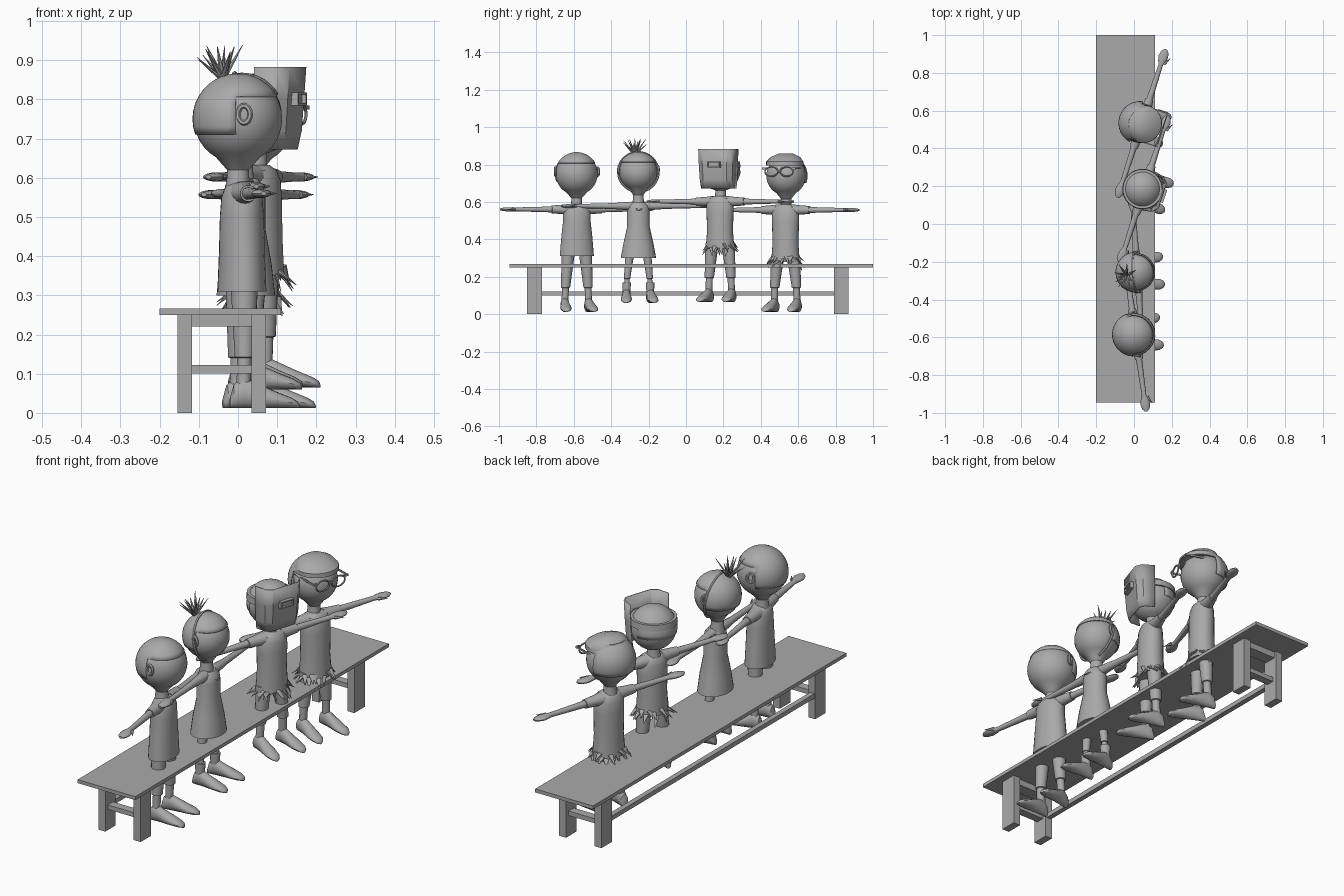
import bpy, bmesh, math, random
from mathutils import Matrix, Vector

if "Cube" in bpy.data.objects:
    bpy.data.objects.remove(bpy.data.objects["Cube"])

random.seed(4)
grey = bpy.data.materials.new("plain grey")
grey.diffuse_color = (0.4, 0.4, 0.4, 1)
grey.use_nodes = True
grey.node_tree.nodes["Principled BSDF"].inputs["Base Color"].default_value = grey.diffuse_color
R, T = Matrix.Rotation, Matrix.Translation
ID = Matrix.Identity(4)


def finish(name, bm, m=ID):
    bm.transform(m)
    bmesh.ops.recalc_face_normals(bm, faces=bm.faces[:])
    me = bpy.data.meshes.new(name)
    bm.to_mesh(me)
    bm.free()
    me.materials.append(grey)
    ob = bpy.data.objects.new(name, me)
    bpy.context.collection.objects.link(ob)
    return ob


def box(name, lo, hi, m=ID):
    bm = bmesh.new()
    bmesh.ops.create_cube(bm, size=1)
    lo, hi = Vector(lo), Vector(hi)
    for v in bm.verts:
        v.co = (lo + hi) / 2 + Vector(a * b for a, b in zip(v.co, hi - lo))
    return finish(name, bm, m)


def loft(name, rings, m=ID, n=20, keep=None):
    """rings: (t, half_x, half_y, offset_x, offset_y) stacked along local z"""
    bm = bmesh.new()
    loops = []
    for t, a, b, *o in rings:
        ox, oy = o if o else (0, 0)
        loops.append([bm.verts.new((ox + a * math.cos(2 * math.pi * i / n),
                                    oy + b * math.sin(2 * math.pi * i / n), t)) for i in range(n)])
    for p, q in zip(loops, loops[1:]):
        for i in range(n):
            j = (i + 1) % n
            bm.faces.new((p[i], p[j], q[j], q[i]))
    if keep:
        bad = [f for f in bm.faces if not keep(f.calc_center_median())]
        bmesh.ops.delete(bm, geom=bad, context='FACES')
    else:
        bm.faces.new(loops[0])
    bm.faces.new(loops[-1])
    return finish(name, bm, m)


def hoop(name, center, rx, ry, tube, rot, m, n=24):
    """elliptical ring, lying in local xy before rot"""
    bm = bmesh.new()
    g = []
    for i in range(n):
        a = 2 * math.pi * i / n
        g.append([bm.verts.new(((rx + tube * math.cos(k * math.pi / 3)) * math.cos(a),
                                (ry + tube * math.cos(k * math.pi / 3)) * math.sin(a),
                                tube * math.sin(k * math.pi / 3))) for k in range(6)])
    for i in range(n):
        for k in range(6):
            j, l = (i + 1) % n, (k + 1) % 6
            bm.faces.new((g[i][k], g[j][k], g[j][l], g[i][l]))
    return finish(name, bm, m @ T(center) @ rot)


def spikes(name, items, m, flat=1.0):
    """items: (base, direction, length, radius)"""
    bm = bmesh.new()
    for base, d, length, r in items:
        rot = Vector(d).to_track_quat('Z', 'Y').to_matrix().to_4x4()
        mm = T(base) @ rot @ Matrix.Diagonal((1, flat, 1, 1)) @ T((0, 0, length / 2))
        bmesh.ops.create_cone(bm, cap_ends=True, segments=6, radius1=r, radius2=r * 0.1,
                              depth=length, matrix=mm)
    return finish(name, bm, m)


def dome(c, r, low, k=1.0, step=10):
    return [(c + k * r * math.sin(math.radians(a)), max(0.002, k * r * math.cos(math.radians(a))),
             max(0.002, k * r * math.cos(math.radians(a)))) for a in range(low, 91, step)]


# Bench
box("bench_top", (-0.2, -0.945, 0.25), (0.11, 1.0, 0.267))
for y in (-0.85, 0.79):
    for x in (-0.155, 0.035):
        box("bench_leg", (x, y, 0), (x + 0.037, y + 0.08, 0.25))
    box("end_top_rail", (-0.118, y + 0.01, 0.22), (0.035, y + 0.07, 0.25))
    box("end_low_rail", (-0.118, y + 0.02, 0.1), (0.035, y + 0.06, 0.122))
box("long_rail", (-0.15, -0.77, 0.1), (-0.125, 0.79, 0.122))

# x, y, turn, foot z, hem z, arm z, head z, head radius, outfit
PEOPLE = [(0.0, -0.585, 8, 0.012, 0.31, 0.56, 0.75, 0.113, "shirt"),
          (0.01, -0.255, 4, 0.06, 0.30, 0.578, 0.76, 0.102, "dress"),
          (0.045, 0.185, -18, 0.065, 0.35, 0.602, 0.76, 0.103, "mask"),
          (0.033, 0.535, -18, 0.012, 0.28, 0.557, 0.74, 0.106, "glasses")]

for px, py, turn, fz, hem, az, hz, hr, kind in PEOPLE:
    M = T((px, py, 0)) @ R(math.radians(turn), 4, 'Z')
    dress, ruffle = kind == "dress", kind in ("mask", "glasses")

    # Head with neck
    loft(kind + "_head", [(az - 0.01, 0.036, 0.036), (az + 0.035, 0.029, 0.029),
                          (az + 0.06, 0.028, 0.028)] + dome(hz, hr, -60), M, 28)

    # Torso or dress
    if dress:
        body = [(hem, 0.075, 0.095), (hem + 0.08, 0.066, 0.08), (hem + 0.17, 0.05, 0.06),
                (az - 0.03, 0.05, 0.06), (az, 0.045, 0.055), (az + 0.02, 0.03, 0.035)]
    else:
        w = 0.078 if ruffle else 0.092
        body = [(hem, 0.062, w), (hem + 0.1, 0.058, w - 0.008), (az - 0.06, 0.056, 0.074),
                (az - 0.01, 0.052, 0.075), (az + 0.017, 0.042, 0.062), (az + 0.03, 0.026, 0.032)]
    loft(kind + "_torso", [(*b, 0.01, 0) for b in body], M, 24)

    # Arms, hands, legs and feet, mirrored left and right
    for s in (1, -1):
        S = M @ Matrix.Diagonal((1, s, 1, 1))
        A = S @ T((0.008, 0, az)) @ R(-math.pi / 2, 4, 'X')
        loft(kind + "_arm", [(0.03, 0.026, 0.024), (0.09, 0.021, 0.02), (0.14, 0.016, 0.016),
                             (0.24, 0.014, 0.013), (0.325, 0.012, 0.011), (0.345, 0.02, 0.012),
                             (0.372, 0.026, 0.011), (0.398, 0.02, 0.009), (0.413, 0.007, 0.005)], A, 14)
        spikes(kind + "_thumb", [((0.015, 0, 0.335), (0.6, 0, 1), 0.045, 0.009)], A)
        if not dress:
            loft(kind + "_sleeve", [(0.04, 0.034, 0.03), (0.08, 0.027, 0.025),
                                    (0.135, 0.021, 0.021)], A, 16)
        top, end = hem + 0.03, fz + 0.05
        mid = fz + 0.13
        r1, r2 = (0.024, 0.017) if dress else (0.036, 0.025)
        loft(kind + "_leg", [(end, 0.018, 0.018, 0.005, 0.064), (mid - 0.002, r2 * 0.75, r2 * 0.75, 0.008, 0.061),
                             (mid, r2, r2, 0.008, 0.061), (top, r1, r1, 0.01, 0.045)], S, 16)
        if dress:
            loft("boot_cuff", [(end, 0.02, 0.02, 0.005, 0.064), (end + 0.05, 0.024, 0.023, 0.005, 0.063),
                               (end + 0.06, 0.024, 0.023, 0.005, 0.063)], S, 16)
        foot = [(-0.03, 0.012, 0.012), (-0.02, 0.03, 0.02), (0.005, 0.04, 0.023), (0.04, 0.032, 0.025),
                (0.085, 0.022, 0.03), (0.125, 0.014, 0.027), (0.143, 0.009, 0.017), (0.149, 0.004, 0.006)]
        F = S @ T((0, 0.064, fz)) @ R(math.radians(4), 4, 'Z') @ R(math.pi / 2, 4, 'Y')
        loft(kind + "_foot", [(t, a, b, -a, 0) for t, a, b in foot], F, 16)
        if not ruffle:
            hoop(kind + "_ear", (0.0, hr * 1.0, hz + 0.012), 0.016, 0.022, 0.007,
                 R(math.radians(20), 4, 'Z') @ R(math.pi / 2, 4, 'X'), S, 16)

    # Hair shell, cut by a hairline rule
    front, back, low, k = {"shirt": (0.45, -0.2, -0.35, 1.03), "dress": (0.55, 0.05, -0.4, 1.06),
                           "mask": (0.4, -0.2, -0.1, 1.03), "glasses": (0.5, -0.25, -0.3, 1.09)}[kind]
    hair = loft(kind + "_hair", dome(hz, hr, -40, k), M, 32,
                lambda c: c.z > hz + front * hr or (c.x < back * hr and c.z > hz + low * hr))
    mod = hair.modifiers.new("thickness", 'SOLIDIFY')
    mod.thickness = 0.006

    if ruffle:
        # Ragged leafy hem
        leaves = []
        for i in range(26):
            a = 2 * math.pi * i / 26 + random.uniform(-0.1, 0.1)
            c, s = math.cos(a), math.sin(a)
            up = random.uniform(0.0, 0.03)
            leaves.append(((0.01 + 0.058 * c, 0.074 * s, hem + up),
                           (0.6 * c + random.uniform(-.4, .4), 0.6 * s + random.uniform(-.4, .4), -0.7),
                           random.uniform(0.035, 0.055), 0.014))
        spikes(kind + "_leafy_hem", leaves, M, 0.4)

    if dress:
        # Hair tuft, headband and necklace
        tuft = []
        for i in range(13):
            a = i * 2.4
            o = 0.25 + 0.75 * (i / 12)
            tuft.append(((-0.05, -0.015, hz + hr * 0.88), (o * math.cos(a) - 0.2, o * math.sin(a), 0.85),
                         random.uniform(0.08, 0.115), 0.011))
        spikes("hair_tuft", tuft, M, 0.6)
        hoop("headband", (0, 0, hz), hr * 1.06, hr * 1.06, 0.006,
             R(math.radians(80), 4, 'Y'), M, 32)
        hoop("neckline", (0.018, 0, az), 0.045, 0.036, 0.004, R(math.radians(25), 4, 'Y'), M)
    elif kind == "mask":
        # Faceted face shield, flaring to the top
        bm = bmesh.new()
        prof = [(0.03, 0.108), (0.085, 0.095), (0.108, 0.068)]
        prof += [(x, -y) for x, y in reversed(prof)]
        rows = []
        for z, kx, ky in ((0.672, 0.86, 0.9), (0.72, 0.95, 0.96), (0.80, 1.0, 1.0), (0.882, 1.05, 1.02)):
            rows.append([bm.verts.new((x * kx, y * ky, z)) for x, y in prof])
        for p, q in zip(rows, rows[1:]):
            for i in range(5):
                bm.faces.new((p[i], p[i + 1], q[i + 1], q[i]))
        shield = finish("face_shield", bm, M)
        sm = shield.modifiers.new("thickness", 'SOLIDIFY')
        sm.thickness = 0.006
        # Window frame and strap
        for z in (0.785, 0.811):
            box("window_bar", (0.1, -0.036, z), (0.126, 0.036, z + 0.006), M)
        for y in (-0.036, 0.03):
            box("window_post", (0.1, y, 0.785), (0.126, y + 0.006, 0.817), M)
        box("window_glass", (0.1, -0.03, 0.79), (0.115, 0.03, 0.812), M)
        loft("strap", [(hz + 0.025, 0.107, 0.107), (hz + 0.055, 0.104, 0.104)], M, 28)
    elif kind == "glasses":
        # Spectacles
        up = R(math.pi / 2, 4, 'Y')
        for s in (1, -1):
            hoop("lens_frame", (0.122, s * 0.043, hz + 0.022), 0.025, 0.036, 0.004, up, M)
            box("temple", (-0.005, s * 0.092 - 0.003, hz + 0.035), (0.122, s * 0.092 + 0.003, hz + 0.043), M)
            box("hinge", (0.118, s * 0.085 - 0.01, hz + 0.034), (0.126, s * 0.085 + 0.01, hz + 0.044), M)
        box("bridge", (0.118, -0.009, hz + 0.024), (0.126, 0.009, hz + 0.032), M)
        # Swept fringe overhanging the forehead
        loft("fringe", [(hz + 0.055, 0.094, 0.1, 0.022, 0), (hz + 0.075, 0.092, 0.1, 0.022, 0),
                        (hz + 0.1, 0.07, 0.08, 0.01, 0), (hz + 0.118, 0.03, 0.04, 0, 0)], M, 24)

# Smooth the rounded parts, keep hard edges
bpy.ops.object.select_all(action='SELECT')
bpy.context.view_layer.objects.active = bpy.data.objects["bench_top"]
bpy.ops.object.shade_smooth_by_angle(angle=math.radians(35))
